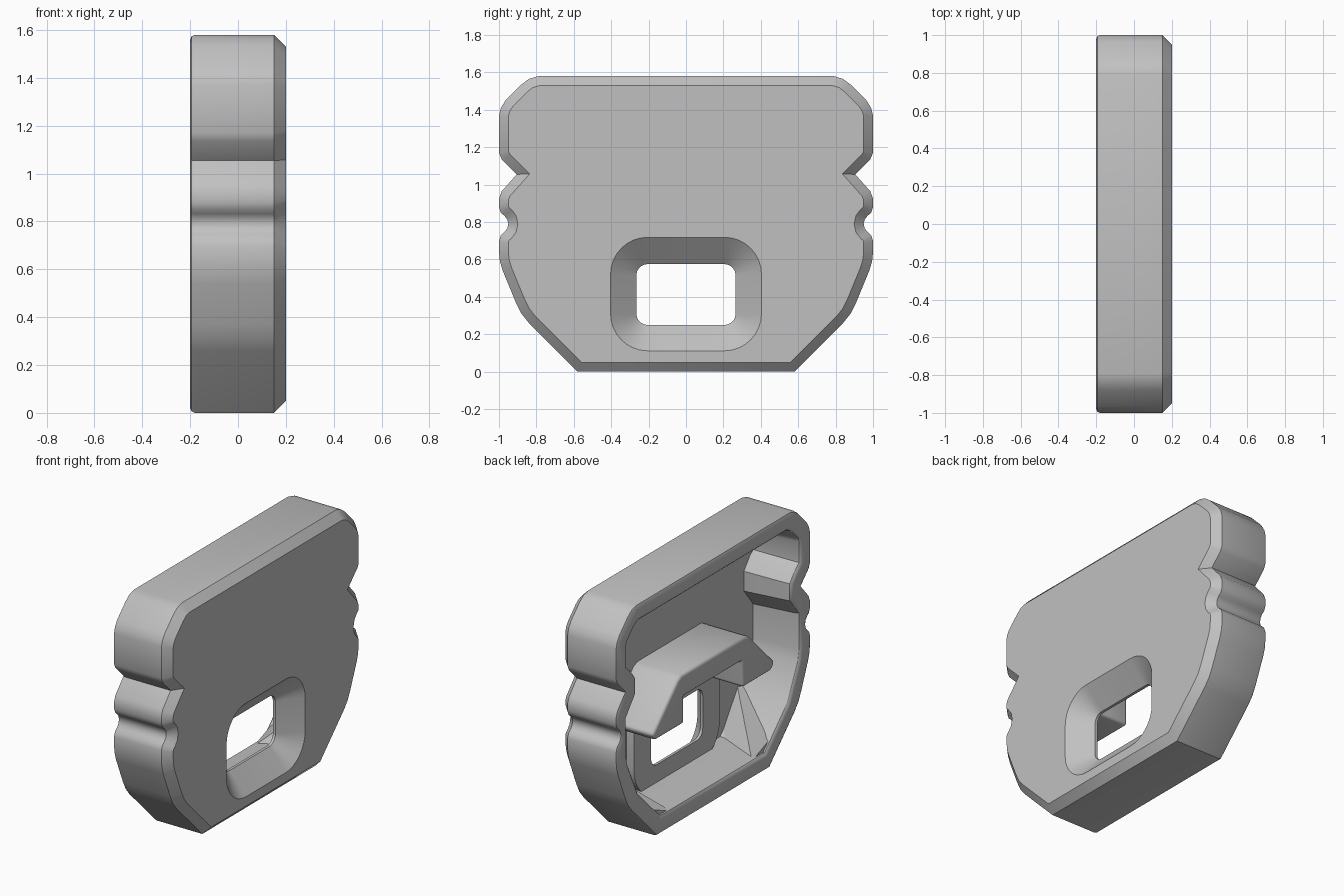
import bpy, bmesh, math
from mathutils import Vector

cube = bpy.data.objects.get("Cube")
if cube:
    bpy.data.objects.remove(cube)

grey = bpy.data.materials.new("plain grey")
grey.use_nodes = True
colour = (0.53, 0.53, 0.53, 1)
grey.diffuse_color = colour
grey.node_tree.nodes["Principled BSDF"].inputs["Base Color"].default_value = colour


def mirrored(half):
    """Closed (y, z) outline from its +y half, listed bottom to top."""
    return half + [(-y, z) for y, z in reversed(half)]


def inset(loop, d):
    """Move every edge of an anticlockwise outline inward by d."""
    out = []
    for i, p in enumerate(loop):
        p = Vector(p)
        a = (p - Vector(loop[i - 1])).normalized()
        b = (Vector(loop[(i + 1) % len(loop)]) - p).normalized()
        na, nb = Vector((-a.y, a.x)), Vector((-b.y, b.x))
        out.append(tuple(p + (na + nb) * d / (1 + na.dot(nb))))
    return out


def rounded_rect(half, low, high, r, steps=8):
    pts = []
    corners = [(half - r, low + r), (half - r, high - r),
               (r - half, high - r), (r - half, low + r)]
    for k, (cy, cz) in enumerate(corners):
        for s in range(steps + 1):
            t = math.pi / 2 * (k - 1 + s / steps)
            pts.append((cy + r * math.cos(t), cz + r * math.sin(t)))
    return pts


def loft(name, sections):
    """Solid through matching outlines, each given as (x, loop)."""
    bm = bmesh.new()
    rings = [[bm.verts.new((x, y, z)) for y, z in loop] for x, loop in sections]
    for a, b in zip(rings, rings[1:]):
        for i in range(len(a)):
            bm.faces.new((a[i - 1], a[i], b[i], b[i - 1]))
    bm.faces.new(rings[0])
    bm.faces.new(rings[-1])
    bmesh.ops.recalc_face_normals(bm, faces=bm.faces)
    mesh = bpy.data.meshes.new(name)
    bm.to_mesh(mesh)
    bm.free()
    mesh.materials.append(grey)
    ob = bpy.data.objects.new(name, mesh)
    bpy.context.collection.objects.link(ob)
    return ob


def select(ob):
    bpy.ops.object.select_all(action="DESELECT")
    ob.select_set(True)
    bpy.context.view_layer.objects.active = ob


def combine(ob, other, operation):
    mod = ob.modifiers.new("combine", "BOOLEAN")
    mod.operation, mod.solver, mod.object = operation, "EXACT", other
    select(ob)
    bpy.ops.object.modifier_apply(modifier=mod.name)
    bpy.data.objects.remove(other)


def smooth(ob, angle=32):
    select(ob)
    bpy.ops.object.shade_smooth_by_angle(angle=math.radians(angle))


# Plate outline with a V notch and a round groove on each side
groove = [(1.005 - 0.055 * math.cos(t), 0.79 + 0.055 * math.sin(t))
          for t in [math.radians(a) for a in (-50, -25, 0, 25, 50)]]
lower = [(0.58, 0), (0.84, 0.26), (0.88, 0.31), (0.91, 0.37), (0.98, 0.54),
         (0.995, 0.59), (1, 0.64), (1, 0.7), (0.99, 0.73)]
upper = [(0.99, 0.85), (1, 0.88), (1, 0.925), (0.985, 0.965), (0.905, 1.055),
         (0.985, 1.135), (1, 1.17), (1, 1.37), (0.99, 1.41), (0.965, 1.45),
         (0.88, 1.535), (0.84, 1.565), (0.79, 1.58)]
body = loft("shell_plate", [
    (x, inset(mirrored(lower + groove + upper), d)) for x, d in
    ((0.2, 0.05), (0.15, 0), (-0.18, 0), (-0.194, 0.006), (-0.2, 0.02))])

# Open pocket at the back that follows the outline, with a soft rim
pocket_half = [(0.58, 0), (0.86, 0.28), (0.98, 0.54), (1, 0.64), (1, 0.92),
               (0.925, 1.015), (0.905, 1.04), (0.905, 1.07), (0.925, 1.095),
               (1, 1.16), (1, 1.37), (0.97, 1.44), (0.87, 1.54), (0.79, 1.58)]
combine(body, loft("pocket_cutter", [
    (x, inset(mirrored(pocket_half), d)) for x, d in
    ((-0.25, 0.085), (-0.2, 0.085), (-0.196, 0.1), (-0.188, 0.11),
     (-0.17, 0.116), (0.12, 0.14))]), "DIFFERENCE")

# Raised collar around the window, then the funnel-shaped opening through it
combine(body, loft("window_collar", [
    (x, rounded_rect(0.44, 0.08, 0.75, 0.22)) for x in (0.15, 0.065)]), "UNION")
large = rounded_rect(0.405, 0.11, 0.72, 0.2)
small = rounded_rect(0.265, 0.25, 0.575, 0.06)
wide = [(y + (y - v) * 0.1, z + (z - w) * 0.1)
        for (y, z), (v, w) in zip(large, small)]
combine(body, loft("window_cutter", [(0.213, wide), (0.083, small), (0, small)]),
        "DIFFERENCE")
smooth(body)

# Hood over the window with two short legs
hood = loft("hood", [(x, mirrored(
    [(0.3, 0.8), (0.3, 0.625), (0.595, 0.625), (0.63, 0.67), (0.37, 0.93),
     (0.33, 0.95)])) for x in (0.15, -0.2)])
bevel = hood.modifiers.new("soft edges", "BEVEL")
bevel.width, bevel.segments = 0.02, 3
bevel.limit_method = "ANGLE"
select(hood)
bpy.ops.object.modifier_apply(modifier=bevel.name)
smooth(hood)

# Wedges filling the lower corners of the pocket, sloping from floor to rim
for side, label in ((1, "left"), (-1, "right")):
    back = [(0.49, 0.07), (0.71, 0.4), (0.85, 0.36), (0.6, 0.07)]
    front = [(0.4, 0.08), (0.42, 0.1), (0.6, 0.17), (0.58, 0.06)]
    loft("corner_wedge_" + label, [
        (x, [(side * y, z) for y, z in loop])
        for x, loop in ((0.13, back), (-0.18, front))])
